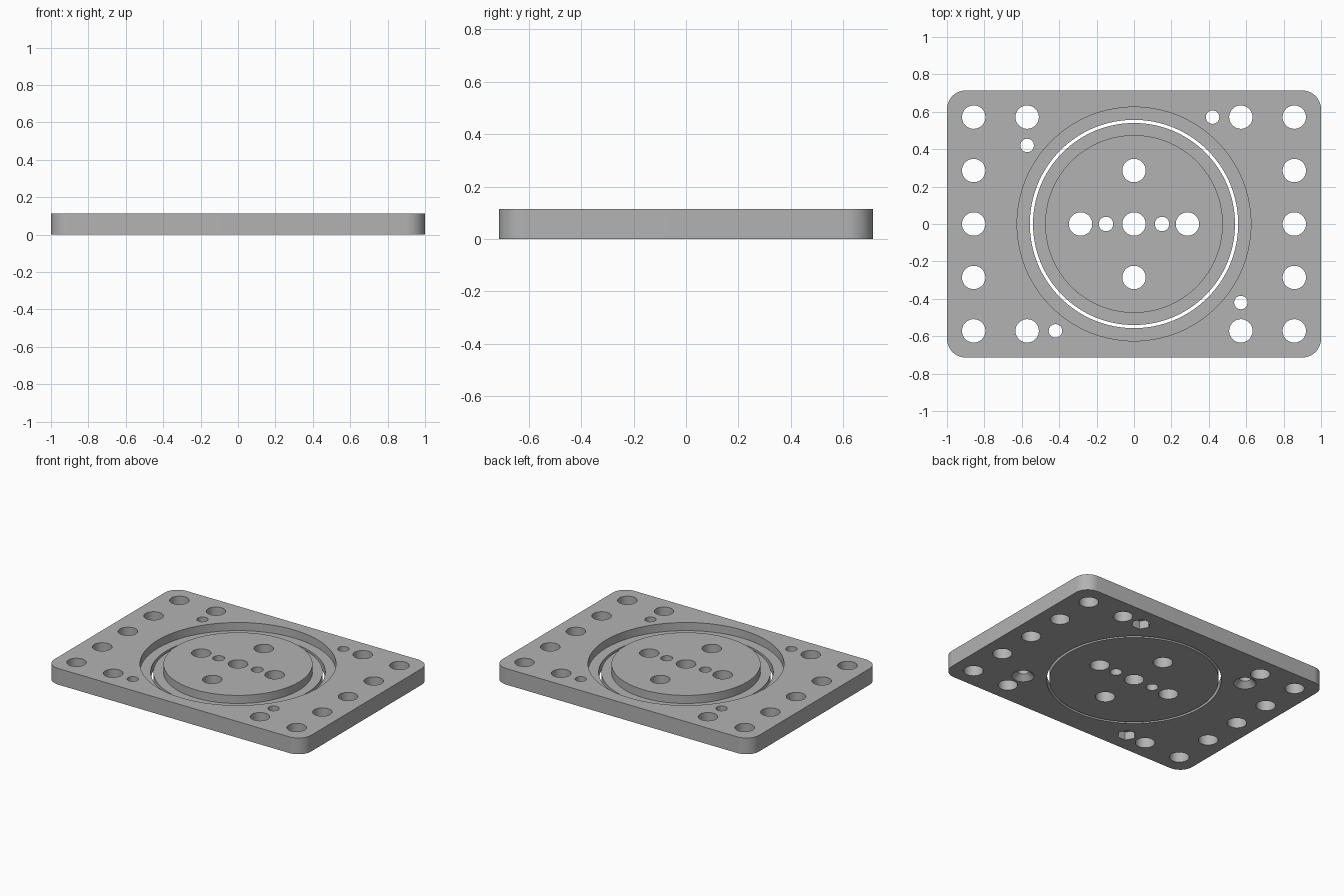
import bpy, bmesh, math
from math import cos, sin, pi

cube = bpy.data.objects.get("Cube")
if cube:
    bpy.data.objects.remove(cube, do_unlink=True)

# Main sizes
T = 0.114            # plate thickness
STEP = 0.057         # height of the turntable ledge
HX, HY, CORNER = 1.0, 0.714, 0.1
BOLT, PIN, SCREW = 0.0625, 0.0386, 0.036
P = 1 / 7            # hole grid pitch
EPS = 0.02

grey = bpy.data.materials.new("plain_grey")
grey.use_nodes = True
colour = (0.45, 0.45, 0.45, 1)
grey.diffuse_color = colour
grey.node_tree.nodes["Principled BSDF"].inputs["Base Color"].default_value = colour


def make_object(name, bm):
    bmesh.ops.recalc_face_normals(bm, faces=bm.faces)
    mesh = bpy.data.meshes.new(name)
    bm.to_mesh(mesh)
    bm.free()
    mesh.materials.append(grey)
    obj = bpy.data.objects.new(name, mesh)
    bpy.context.collection.objects.link(obj)
    return obj


def turned(name, profile, spots=((0, 0),), sides=48, turn=0.0):
    """Solid of revolution from (radius, z) rings, repeated at each spot."""
    bm = bmesh.new()
    for cx, cy in spots:
        rings = []
        for r, z in profile:
            angles = [turn + 2 * pi * i / sides for i in range(sides)]
            rings.append([bm.verts.new((cx + r * cos(a), cy + r * sin(a), z))
                          for a in angles])
        for low, high in zip(rings, rings[1:]):
            for i in range(sides):
                j = (i + 1) % sides
                bm.faces.new((low[i], low[j], high[j], high[i]))
        bm.faces.new(rings[0][::-1])
        bm.faces.new(rings[-1])
    return make_object(name, bm)


def drill(spots, radius):
    return turned("hole_cutter", [(radius, -EPS), (radius, T + EPS)], spots)


def cut(obj, cutters):
    """Subtract each cutter, bake the result and discard the cutters."""
    for c in cutters:
        c.hide_render = True
        mod = obj.modifiers.new("cut", 'BOOLEAN')
        mod.operation, mod.solver, mod.object = 'DIFFERENCE', 'EXACT', c
    graph = bpy.context.evaluated_depsgraph_get()
    baked = bpy.data.meshes.new_from_object(obj.evaluated_get(graph))
    obj.modifiers.clear()
    obj.data = baked
    for c in cutters:
        bpy.data.objects.remove(c, do_unlink=True)
    bpy.ops.object.select_all(action='DESELECT')
    obj.select_set(True)
    bpy.context.view_layer.objects.active = obj
    bpy.ops.object.shade_smooth_by_angle(angle=math.radians(30))


# Base plate: rounded rectangle
bm = bmesh.new()
outline = []
for k, (sx, sy) in enumerate(((1, 1), (-1, 1), (-1, -1), (1, -1))):
    for i in range(13):
        a = (k + i / 12) * pi / 2
        outline.append(bm.verts.new((sx * (HX - CORNER) + CORNER * cos(a),
                                     sy * (HY - CORNER) + CORNER * sin(a), 0)))
base = bm.faces.new(outline)
top = bmesh.ops.extrude_face_region(bm, geom=[base])
bmesh.ops.translate(bm, vec=(0, 0, T),
                    verts=[v for v in top["geom"] if isinstance(v, bmesh.types.BMVert)])
plate = make_object("base_plate", bm)

# Mounting holes down both sides, and one more at each inner corner
bolts = [(sx * 6 * P, n * 2 * P) for sx in (-1, 1) for n in range(-2, 3)]
bolts += [(sx * 4 * P, sy * 4 * P) for sx in (-1, 1) for sy in (-1, 1)]
# Screw holes: one pair takes nuts underneath, the other is countersunk underneath
nuts = [(s * 0.42, s * 4 * P) for s in (-1, 1)]
sunk = [(s * 4 * P, -s * 0.42) for s in (-1, 1)]

cut(plate, [
    turned("recess_cutter", [(0.557, -EPS), (0.557, STEP), (0.625, STEP),
                             (0.625, T + EPS)], sides=128),
    drill(bolts, BOLT),
    drill(nuts, SCREW),
    turned("nut_cutter", [(0.062, -EPS), (0.062, STEP)], nuts, sides=6),
    turned("countersink_cutter", [(0.072 + EPS, -EPS), (SCREW, 0.036),
                                  (SCREW, T + EPS)], sunk),
])

# Turntable: stepped disc with a cross of holes
disc = turned("turntable_disc", [(0.54, 0), (0.54, STEP), (0.475, STEP), (0.475, T)],
              sides=128)
cross = [(0, 0)] + [(s * 2 * P, 0) for s in (-1, 1)] + [(0, s * 2 * P) for s in (-1, 1)]
cut(disc, [drill(cross, BOLT), drill([(-0.15, 0), (0.15, 0)], PIN)])
